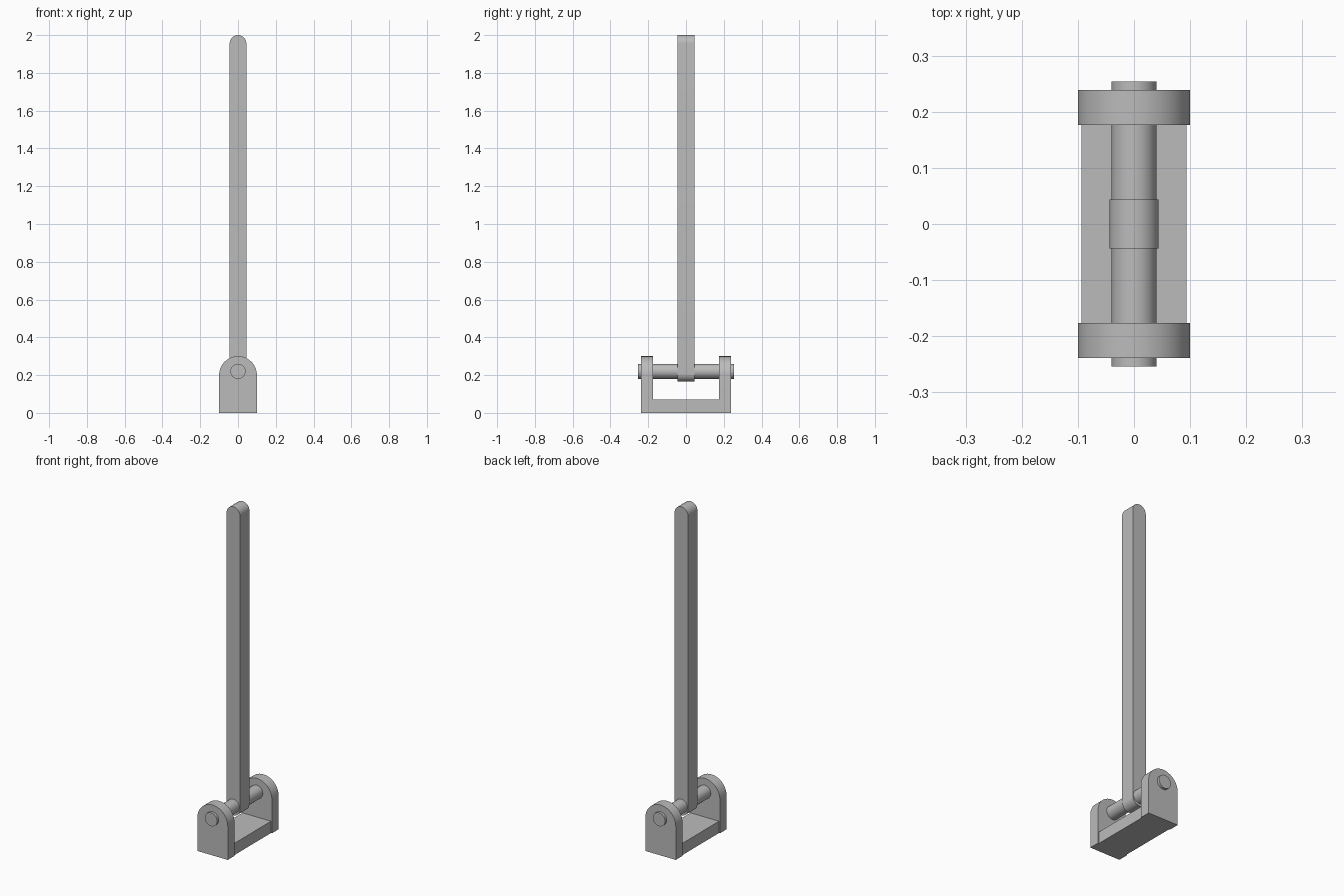
import bpy, bmesh, math

cube = bpy.data.objects.get("Cube")
if cube:
    bpy.data.objects.remove(cube, do_unlink=True)

STEEL = (0.5, 0.5, 0.5, 1)
steel = bpy.data.materials.new("grey steel")
steel.use_nodes = True
steel.diffuse_color = STEEL
steel.node_tree.nodes["Principled BSDF"].inputs["Base Color"].default_value = STEEL


def arc(radius, z, start, steps=32):
    """Half circle in the xz plane, counter-clockwise from the start angle."""
    return [(radius * math.cos(start + math.pi * i / steps),
             z + radius * math.sin(start + math.pi * i / steps))
            for i in range(steps + 1)]


def extrude(name, profile, y0, y1):
    """Extrude an xz profile along y into a closed solid."""
    bm = bmesh.new()
    face = bm.faces.new([bm.verts.new((x, y0, z)) for x, z in profile])
    result = bmesh.ops.extrude_face_region(bm, geom=[face])
    moved = [v for v in result["geom"] if isinstance(v, bmesh.types.BMVert)]
    bmesh.ops.translate(bm, verts=moved, vec=(0, y1 - y0, 0))
    bmesh.ops.recalc_face_normals(bm, faces=bm.faces)
    mesh = bpy.data.meshes.new(name)
    bm.to_mesh(mesh)
    bm.free()
    mesh.materials.append(steel)
    obj = bpy.data.objects.new(name, mesh)
    bpy.context.collection.objects.link(obj)
    bpy.ops.object.select_all(action='DESELECT')
    obj.select_set(True)
    bpy.context.view_layer.objects.active = obj
    bpy.ops.object.shade_smooth_by_angle(angle=math.radians(30))
    return obj


INNER, OUTER = 0.176, 0.239   # bracket faces along y

# Base plate between the brackets
extrude("base_plate", [(-0.094, 0), (0.094, 0), (0.094, 0.07), (-0.094, 0.07)],
        -INNER, INNER)

# Round-topped brackets
bracket = [(-0.1, 0), (0.1, 0)] + arc(0.1, 0.2, 0)
extrude("front_bracket", bracket, -OUTER, -INNER)
extrude("back_bracket", bracket, INNER, OUTER)

# Hinge pin through both brackets
pin = arc(0.04, 0.22, 0)[:-1] + arc(0.04, 0.22, math.pi)[:-1]
extrude("hinge_pin", pin, -0.254, 0.254)

# Lever arm, rounded at both ends
lever = arc(0.044, 0.209, math.pi) + arc(0.044, 1.956, 0)
extrude("lever_arm", lever, -0.044, 0.044)
